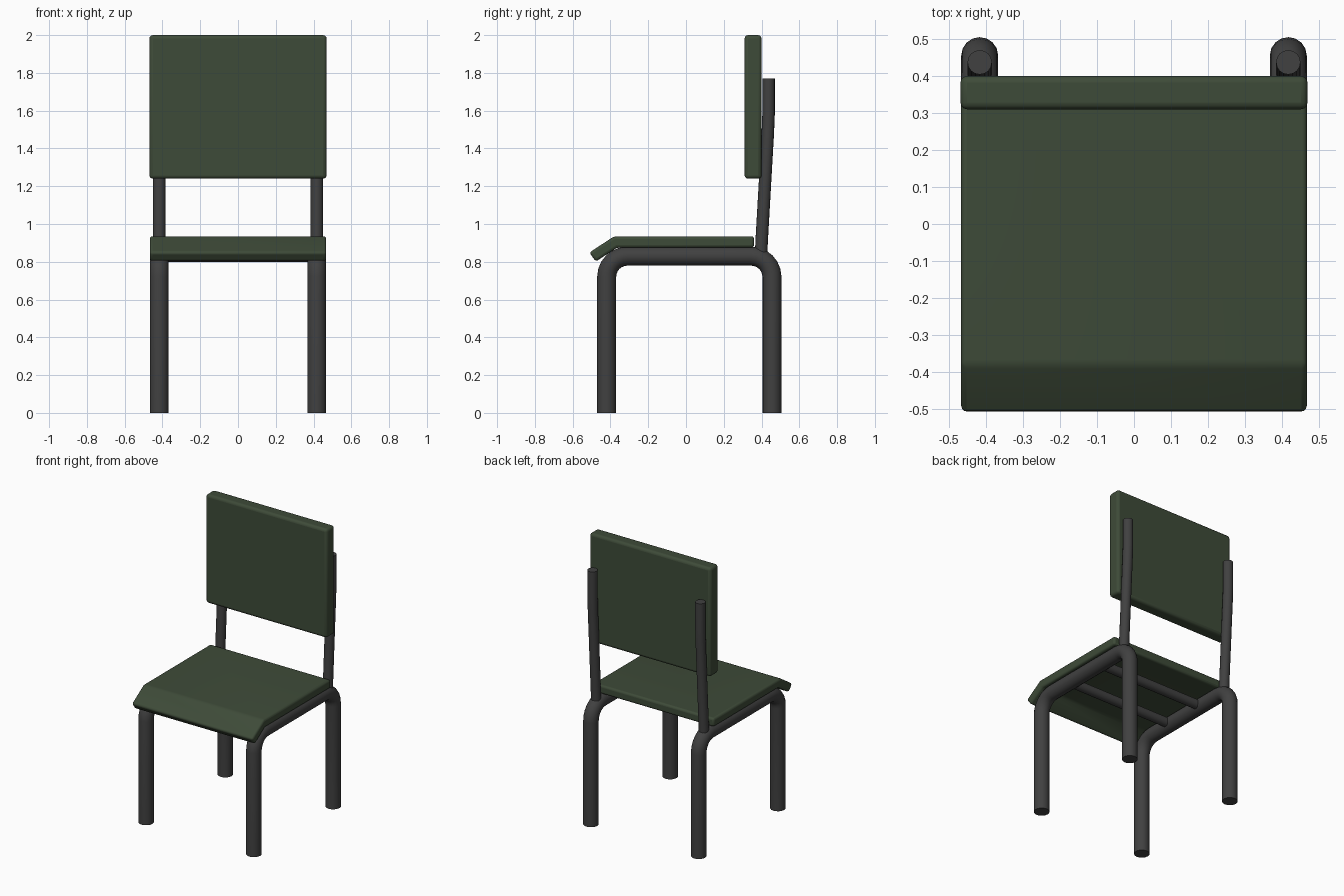
import bpy, bmesh, math
from mathutils import Vector

if "Cube" in bpy.data.objects:
    bpy.data.objects.remove(bpy.data.objects["Cube"])


def material(name, color):
    m = bpy.data.materials.new(name)
    m.diffuse_color = (*color, 1)
    m.use_nodes = True
    m.node_tree.nodes["Principled BSDF"].inputs["Base Color"].default_value = m.diffuse_color
    return m


GREEN = material("green_plastic", (0.048, 0.070, 0.040))
STEEL = material("dark_steel", (0.052, 0.052, 0.052))


def finish(name, bm, mat, bevel=0):
    bmesh.ops.recalc_face_normals(bm, faces=bm.faces)
    me = bpy.data.meshes.new(name)
    bm.to_mesh(me)
    bm.free()
    ob = bpy.data.objects.new(name, me)
    bpy.context.collection.objects.link(ob)
    me.materials.append(mat)
    if bevel:
        mod = ob.modifiers.new("bevel", 'BEVEL')
        mod.width, mod.segments = bevel, 3
        mod.limit_method, mod.angle_limit = 'ANGLE', math.radians(25)
    bpy.ops.object.select_all(action='DESELECT')
    ob.select_set(True)
    bpy.context.view_layer.objects.active = ob
    bpy.ops.object.shade_smooth_by_angle(angle=math.radians(40))
    return ob


def tube(name, path, radius, sides=16):
    """Sweep a capped round section along a path of points."""
    pts = [Vector(p) for p in path]
    bm, rings = bmesh.new(), []
    # all paths lie in a plane facing x, or run along x
    side = Vector((1, 0, 0)) if abs(pts[0].x - pts[-1].x) < 1e-6 else Vector((0, 1, 0))
    for i, p in enumerate(pts):
        a = (p - pts[i - 1]).normalized() if i else (pts[1] - p).normalized()
        b = (pts[i + 1] - p).normalized() if i < len(pts) - 1 else a
        t = (a + b).normalized()
        n = t.cross(side) / max(t.dot(a), 0.5)
        rings.append([bm.verts.new(p + radius * (math.cos(u) * side + math.sin(u) * n))
                      for u in (2 * math.pi * k / sides for k in range(sides))])
    for r, s in zip(rings, rings[1:]):
        for k in range(sides):
            j = (k + 1) % sides
            bm.faces.new((r[k], r[j], s[j], s[k]))
    bm.faces.new(rings[0])
    bm.faces.new(rings[-1])
    return finish(name, bm, STEEL)


def extrude_x(name, profile, half, bevel):
    """Extrude a y-z profile symmetrically along x."""
    bm = bmesh.new()
    f = bm.faces.new([bm.verts.new((-half, y, z)) for y, z in profile])
    ext = bmesh.ops.extrude_face_region(bm, geom=[f])["geom"]
    bmesh.ops.translate(bm, vec=(2 * half, 0, 0),
                        verts=[v for v in ext if isinstance(v, bmesh.types.BMVert)])
    return finish(name, bm, GREEN, bevel)


# bent side frames (front leg, seat rail, back leg) and back posts
FRONT, BACK, RAIL, R, STEPS = -0.42, 0.455, 0.83, 0.11, 6
arc = [math.pi / 2 * i / STEPS for i in range(STEPS + 1)]
frame = [(FRONT, 0)]
frame += [(FRONT + R - R * math.cos(a), RAIL - R + R * math.sin(a)) for a in arc]
frame += [(BACK - R + R * math.sin(a), RAIL - R + R * math.cos(a)) for a in arc]
frame += [(BACK, 0)]
post = [(0.398, 0.83), (0.40, 0.90), (0.433, 1.48), (0.437, 1.58), (0.437, 1.77)]
for label, x in (("left", -0.417), ("right", 0.417)):
    tube(label + "_leg_frame", [(x, y, z) for y, z in frame], 0.05)
    tube(label + "_back_post", [(x, y, z) for y, z in post], 0.033)

# cross bars under the seat
for label, y in (("front", -0.135), ("rear", 0.165)):
    tube(label + "_cross_bar", [(-0.417, y, RAIL), (0.417, y, RAIL)], 0.032)

# seat with down-turned front lip
extrude_x("seat", [(0.36, 0.875), (0.36, 0.935), (-0.38, 0.935),
                   (-0.512, 0.849), (-0.477, 0.801), (-0.365, 0.875)], 0.467, 0.014)

# backrest panel
extrude_x("backrest", [(0.31, 1.24), (0.40, 1.24), (0.40, 2.0), (0.31, 2.0)], 0.469, 0.018)
